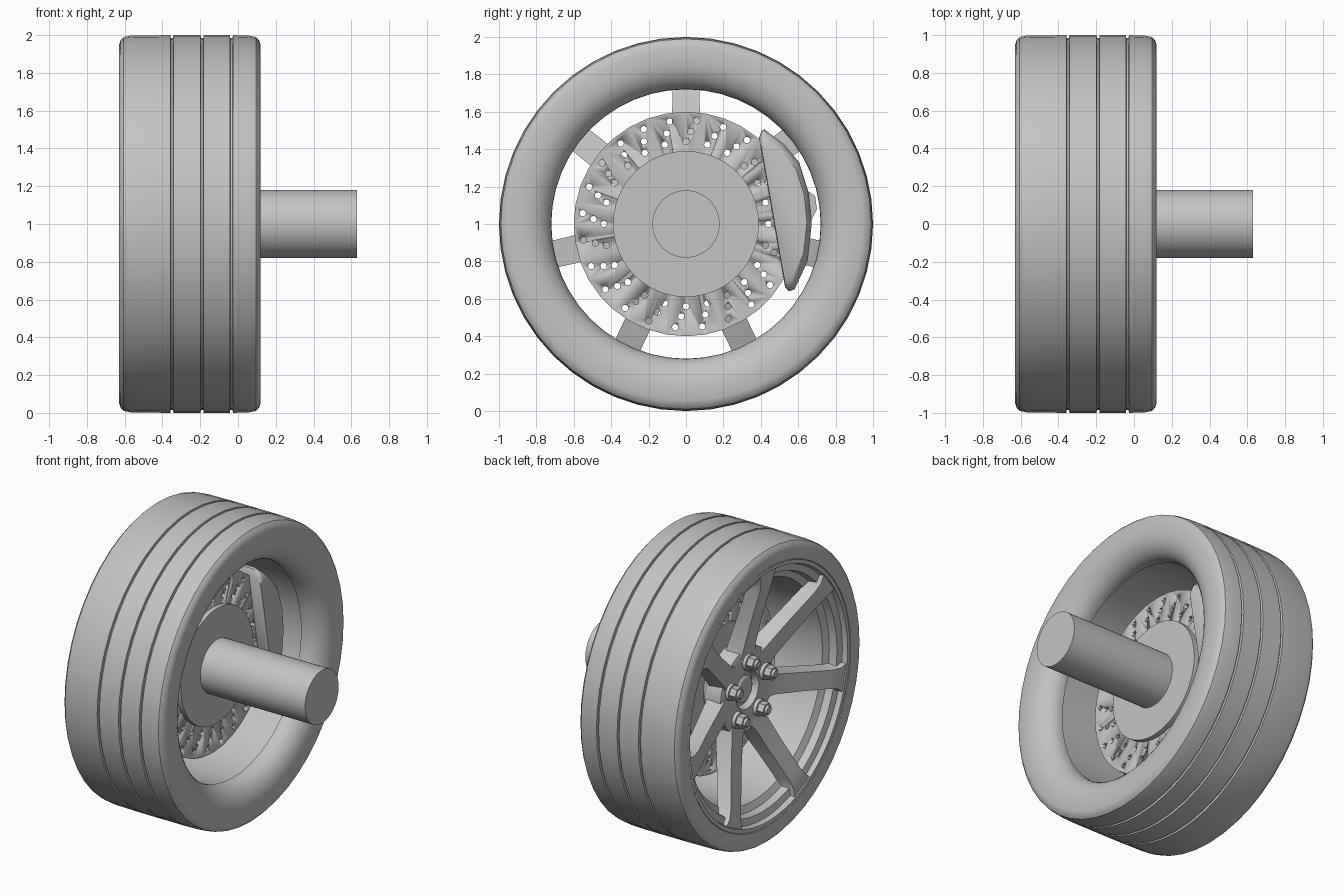
import bpy, bmesh, math
from mathutils import Matrix, Vector

cube = bpy.data.objects.get("Cube")
if cube:
    bpy.data.objects.remove(cube, do_unlink=True)

grey = bpy.data.materials.new("plain_grey")
grey.use_nodes = True
colour = (0.55, 0.55, 0.55, 1)
grey.diffuse_color = colour
grey.node_tree.nodes["Principled BSDF"].inputs["Base Color"].default_value = colour
AXIS_Z = 1.0


def finish(name, bm, angle=32):
    """Turn a bmesh into a shaded object standing on the wheel axis."""
    bmesh.ops.recalc_face_normals(bm, faces=bm.faces)
    mesh = bpy.data.meshes.new(name)
    bm.to_mesh(mesh)
    bm.free()
    obj = bpy.data.objects.new(name, mesh)
    obj.location.z = AXIS_Z
    bpy.context.collection.objects.link(obj)
    mesh.materials.append(grey)
    bpy.ops.object.select_all(action='DESELECT')
    obj.select_set(True)
    bpy.context.view_layer.objects.active = obj
    bpy.ops.object.shade_smooth_by_angle(angle=math.radians(angle))
    return obj


def lathe(name, profile, sides, closed=True):
    """Spin (x, radius) points round the x axis."""
    bm = bmesh.new()
    rings = []
    for x, r in profile:
        if r == 0:
            rings.append([bm.verts.new((x, 0, 0))] * sides)
        else:
            rings.append([bm.verts.new((x, r * math.cos(a), r * math.sin(a)))
                          for a in (math.tau * i / sides for i in range(sides))])
    pairs = list(zip(rings, rings[1:])) + ([(rings[-1], rings[0])] if closed else [])
    for a, b in pairs:
        for i in range(sides):
            j = (i + 1) % sides
            loop = list(dict.fromkeys((a[i], a[j], b[j], b[i])))
            if len(loop) > 2:
                bm.faces.new(loop)
    return finish(name, bm)


def solid(name, x0, x1, r, sides):
    return lathe(name, [(x0, 0), (x0, r), (x1, r), (x1, 0)], sides, closed=False)


def loft(bm, sections):
    """Bridge matching loops of points and cap both ends."""
    loops = [[bm.verts.new(p) for p in s] for s in sections]
    n = len(loops[0])
    for a, b in zip(loops, loops[1:]):
        for i in range(n):
            j = (i + 1) % n
            bm.faces.new((a[i], a[j], b[j], b[i]))
    bm.faces.new(loops[0][::-1])
    bm.faces.new(loops[-1])


# Tyre: rounded shoulders, three tread grooves, rolled inboard sidewall
tyre = [(-0.5, 0.77), (-0.6, 0.86), (-0.625, 0.875), (-0.63, 0.9), (-0.63, 0.945),
        (-0.622, 0.972), (-0.605, 0.99), (-0.57, 0.997)]
for gx in (-0.35, -0.19, -0.035):
    tyre += [(gx - 0.008, 1), (gx - 0.006, 0.984), (gx + 0.006, 0.984), (gx + 0.008, 1)]
tyre += [(0.06, 0.997), (0.095, 0.99), (0.112, 0.972), (0.12, 0.945)]
for i in range(9):
    t = math.pi / 2 * i / 8
    tyre.append((-0.01 + 0.13 * math.cos(t), 0.88 - 0.16 * math.sin(t)))
tyre += [(-0.03, 0.72), (-0.03, 0.77)]
lathe("tyre", tyre, 48)

# Rim barrel with stepped outer lip
lathe("rim_barrel", [(-0.6, 0.875), (-0.622, 0.87), (-0.622, 0.845), (-0.59, 0.835),
                     (-0.58, 0.79), (-0.53, 0.78), (-0.51, 0.735), (-0.02, 0.728),
                     (-0.02, 0.76), (-0.49, 0.765), (-0.56, 0.83)], 64)

# Seven spokes, dished in towards the hub: radius, front x, back x, half width
stations = [(0.2, -0.46, -0.34, 0.1), (0.29, -0.475, -0.36, 0.072),
            (0.5, -0.53, -0.43, 0.068), (0.72, -0.595, -0.5, 0.066),
            (0.79, -0.612, -0.525, 0.075), (0.84, -0.615, -0.56, 0.1)]
bm = bmesh.new()
for k in range(7):
    turn = Matrix.Rotation(math.tau * k / 7, 3, 'X')
    loft(bm, [[turn @ Vector(p) for p in ((f, -w * 0.9, r), (f, w * 0.9, r),
                                          (b, w * 1.1, r), (b, -w * 1.1, r))]
              for r, f, b, w in stations])
finish("spokes", bm, 25)

# Wheel hub with a recessed centre, and its cap
lathe("wheel_hub", [(-0.42, 0), (-0.42, 0.11), (-0.46, 0.125), (-0.465, 0.25),
                    (-0.455, 0.28), (-0.34, 0.29), (-0.34, 0)], 48, closed=False)
lathe("centre_cap", [(-0.445, 0), (-0.445, 0.075), (-0.435, 0.09), (-0.41, 0.09),
                     (-0.41, 0)], 32, closed=False)

# Five wheel nuts, each a round flange below a hexagon
bm = bmesh.new()
for k in range(5):
    a = math.pi / 2 + math.tau * k / 5
    y, z = 0.195 * math.cos(a), 0.195 * math.sin(a)
    for x0, x1, r0, r1, n in ((-0.45, -0.485, 0.058, 0.054, 20),
                              (-0.48, -0.53, 0.046, 0.046, 6),
                              (-0.53, -0.545, 0.03, 0.024, 16)):
        loft(bm, [[(x, y + r * math.cos(math.tau * i / n), z + r * math.sin(math.tau * i / n))
                   for i in range(n)] for x, r in ((x0, r0), (x1, r1))])
finish("wheel_nuts", bm)

# Brake disc, drilled with three staggered rings of holes
disc = solid("brake_disc", -0.25, -0.19, 0.6, 36)
bm = bmesh.new()
for k in range(24):
    for r, offset in ((0.555, 84), (0.495, 87), (0.44, 90)):
        a = math.radians(offset + 15 * k)
        place = (Matrix.Translation((-0.22, r * math.cos(a), r * math.sin(a)))
                 @ Matrix.Rotation(math.pi / 2, 4, 'Y'))
        bmesh.ops.create_cone(bm, cap_ends=True, segments=10, radius1=0.017,
                              radius2=0.017, depth=0.2, matrix=place)
drill = finish("hole_cutter", bm)
drill.hide_render = True
cut = disc.modifiers.new("holes", 'BOOLEAN')
cut.operation = 'DIFFERENCE'
cut.solver = 'EXACT'
cut.object = drill
bpy.context.view_layer.objects.active = disc
bpy.ops.object.modifier_apply(modifier=cut.name)
bpy.data.objects.remove(drill, do_unlink=True)

# Disc hat, hub carrier and axle
solid("disc_hat", -0.27, -0.157, 0.39, 48)
solid("hub_carrier", -0.36, -0.26, 0.2, 40)
solid("axle", -0.3, 0.63, 0.18, 48)

# Brake caliper clamped over the rear edge of the disc
outline = [(0.405, 0.5), (0.39, 0.46), (0.53, -0.34), (0.55, -0.36), (0.58, -0.35),
           (0.65, -0.2), (0.672, 0.0), (0.655, 0.17), (0.605, 0.33), (0.52, 0.43),
           (0.42, 0.505)]
bm = bmesh.new()
sections = []
for x, s in ((-0.36, 0.86), (-0.34, 0.95), (-0.3, 1), (-0.17, 1), (-0.13, 0.95), (-0.11, 0.86)):
    sections.append([(x, 0.49 + (y - 0.49) * s, 0.07 + (z - 0.07) * s) for y, z in outline])
loft(bm, sections)
finish("brake_caliper", bm, 40)

# Mounting lug on the caliper's outer edge
lug = [(0.62, 0.2), (0.645, 0.18), (0.69, 0.15), (0.7, 0.08), (0.67, 0.02), (0.62, 0.0)]
bm = bmesh.new()
loft(bm, [[(x, y, z) for y, z in lug] for x in (-0.3, -0.18)])
finish("caliper_lug", bm)
